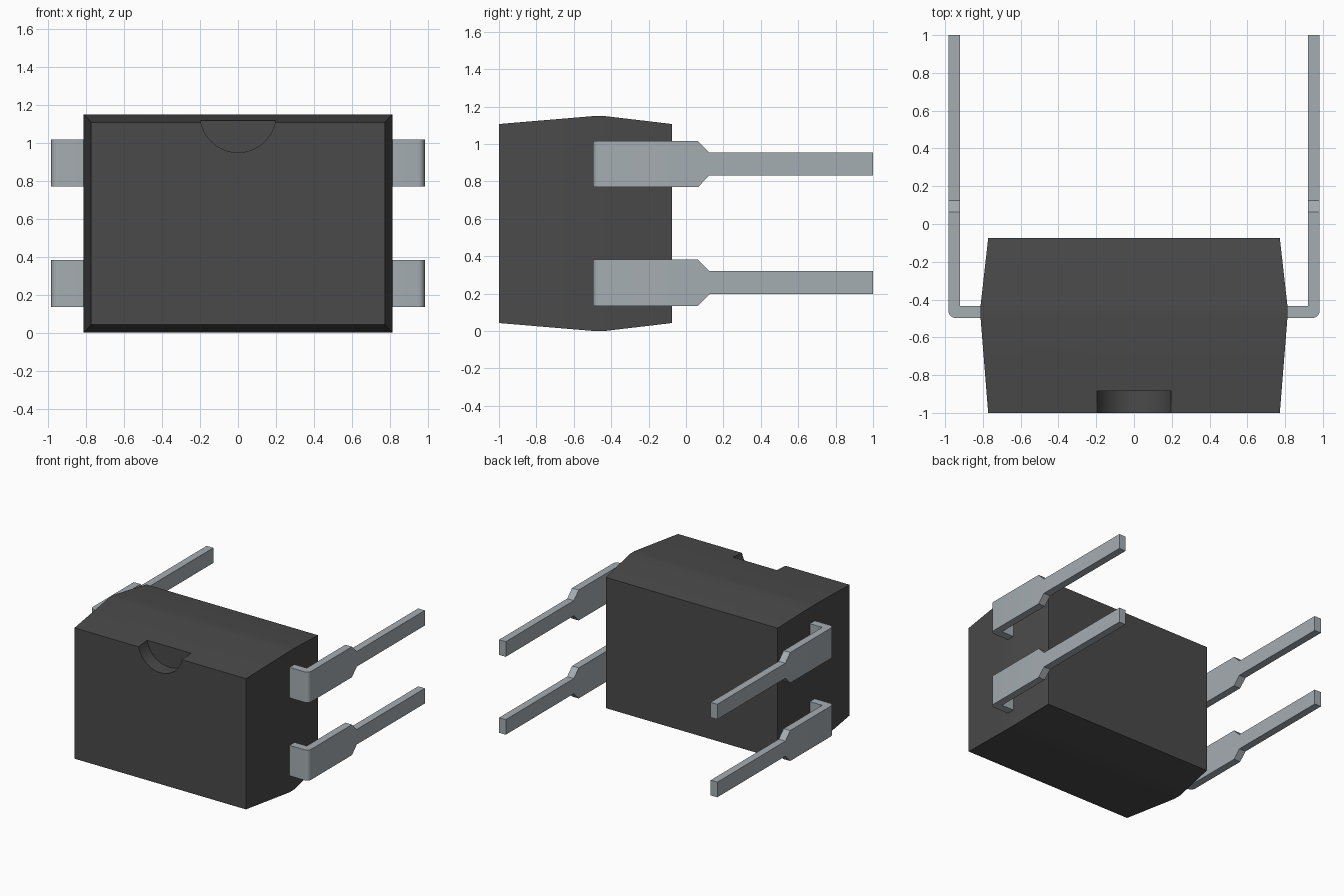
import bpy, bmesh, math

cube = bpy.data.objects.get("Cube")
if cube:
    bpy.data.objects.remove(cube, do_unlink=True)


def material(name, rgb, rough):
    m = bpy.data.materials.new(name)
    m.use_nodes = True
    m.diffuse_color = (*rgb, 1)
    bsdf = m.node_tree.nodes["Principled BSDF"]
    bsdf.inputs["Base Color"].default_value = (*rgb, 1)
    bsdf.inputs["Roughness"].default_value = rough
    return m


dark = material("dark grey plastic", (0.068, 0.068, 0.068), 0.6)
metal = material("light grey metal", (0.376, 0.418, 0.445), 0.5)


def loft(name, rings, mat):
    """Bridge a row of four-point rings into a closed solid."""
    bm = bmesh.new()
    rows = [[bm.verts.new(p) for p in ring] for ring in rings]
    for a, b in zip(rows, rows[1:]):
        for i in range(4):
            j = (i + 1) % 4
            bm.faces.new((a[i], a[j], b[j], b[i]))
    bm.faces.new(rows[0])
    bm.faces.new(rows[-1])
    bmesh.ops.remove_doubles(bm, verts=bm.verts[:], dist=1e-5)
    bmesh.ops.recalc_face_normals(bm, faces=bm.faces[:])
    me = bpy.data.meshes.new(name)
    bm.to_mesh(me)
    bm.free()
    me.materials.append(mat)
    ob = bpy.data.objects.new(name, me)
    bpy.context.collection.objects.link(ob)
    return ob


def select_only(ob):
    bpy.ops.object.select_all(action='DESELECT')
    ob.select_set(True)
    bpy.context.view_layer.objects.active = ob


# Package body: drafted halves that meet at a narrow flat belt
MID_Z = 0.575
sections = [(-1.0, 0.772, 0.532), (-0.50, 0.812, 0.574),
            (-0.43, 0.812, 0.574), (-0.075, 0.772, 0.532)]
body = loft("body", [[(-w, y, MID_Z - h), (w, y, MID_Z - h),
                      (w, y, MID_Z + h), (-w, y, MID_Z + h)]
                     for y, w, h in sections], dark)

# Half-round orientation notch cut into the front at the top edge
bpy.ops.mesh.primitive_cylinder_add(vertices=64, radius=0.2, depth=0.4,
                                    location=(0, -1.085, 1.149),
                                    rotation=(math.pi / 2, 0, 0))
cutter = bpy.context.object
cutter.name = "notch_cutter"
cutter.hide_render = True
cutter.data.materials.append(dark)
select_only(body)
cut = body.modifiers.new("notch", 'BOOLEAN')
cut.operation = 'DIFFERENCE'
cut.solver = 'EXACT'
cut.object = cutter
bpy.ops.object.modifier_apply(modifier=cut.name)
bpy.data.objects.remove(cutter, do_unlink=True)
select_only(body)
bpy.ops.object.shade_smooth_by_angle(angle=math.radians(7))

# Bent leads: wide shoulder with a rounded outer corner, tapering to a thin pin
OUT, INN, Y0, Y1, R = 0.982, 0.922, -0.497, -0.433, 0.035
WIDE, THIN = 0.124, 0.0615


def lead(name, side, zc):
    # each step: outer point, inner point, half height
    steps = [((0.80, Y0), (0.80, Y1), WIDE)]
    for i in range(7):
        a = math.radians(-90 + 15 * i)
        steps.append(((OUT - R + R * math.cos(a), Y0 + R + R * math.sin(a)),
                      (INN, Y1), WIDE))
    for y, h in ((0.063, WIDE), (0.125, THIN), (1.0, THIN)):
        steps.append(((OUT, y), (INN, y), h))
    rings = [[(side * o[0], o[1], zc - h), (side * n[0], n[1], zc - h),
              (side * n[0], n[1], zc + h), (side * o[0], o[1], zc + h)]
             for o, n, h in steps]
    ob = loft(name, rings, metal)
    select_only(ob)
    bpy.ops.object.shade_smooth_by_angle(angle=math.radians(25))


for side_name, side in (("left", 1), ("right", -1)):
    for level, z in (("upper", 0.893), ("lower", 0.259)):
        lead(f"{level}_{side_name}_lead", side, z)
